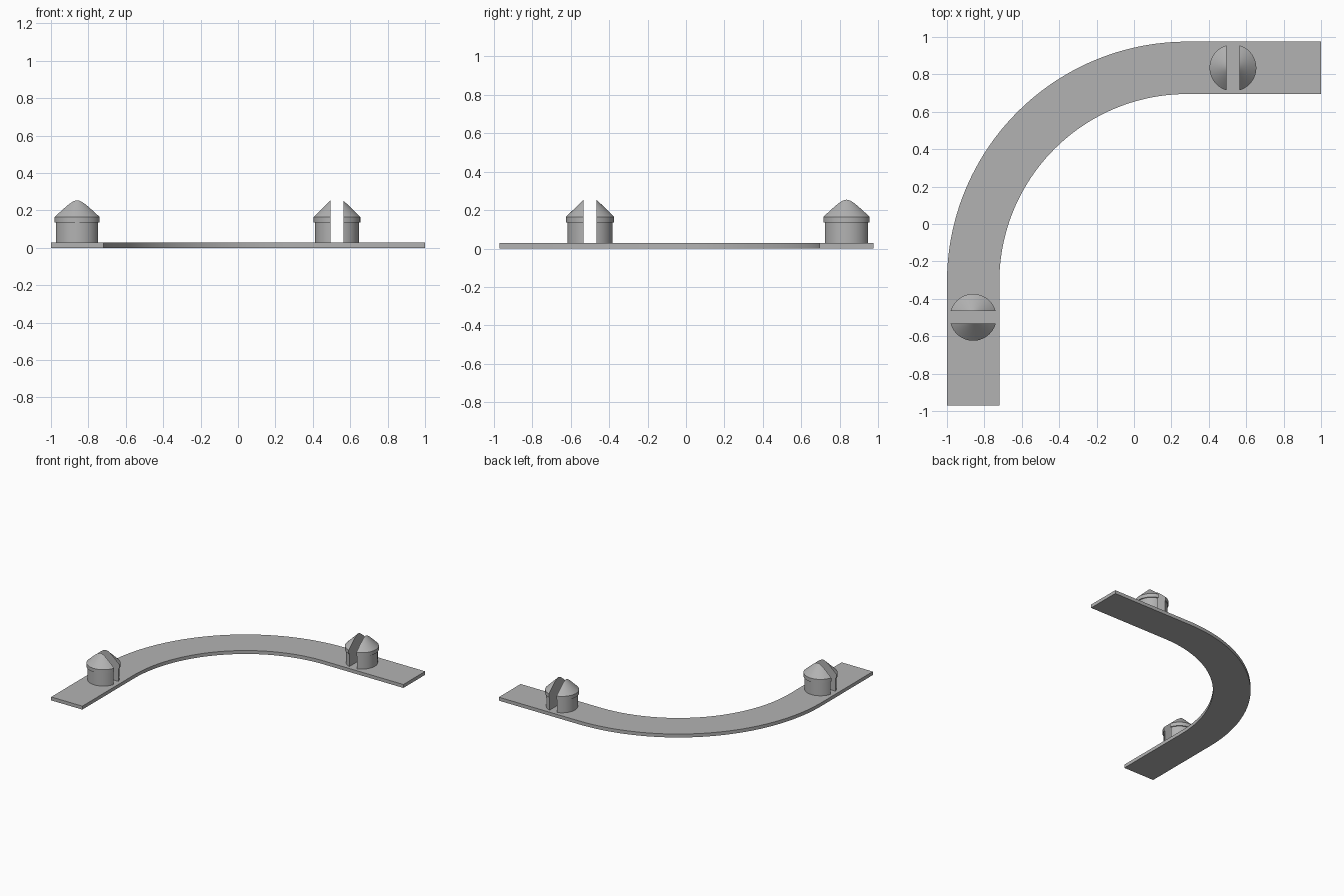
import bpy, bmesh, math
from mathutils import Vector, Matrix

old = bpy.data.objects.get("Cube")
if old:
    bpy.data.objects.remove(old, do_unlink=True)

grey = bpy.data.materials.new("plain grey")
grey.use_nodes = True
colour = (0.45, 0.45, 0.45, 1)
grey.diffuse_color = colour
grey.node_tree.nodes["Principled BSDF"].inputs["Base Color"].default_value = colour

THICK = 0.028
SLOT = 0.034          # half width of the slot between peg halves


def finish(bm, name):
    bmesh.ops.recalc_face_normals(bm, faces=bm.faces)
    mesh = bpy.data.meshes.new(name)
    bm.to_mesh(mesh)
    bm.free()
    mesh.materials.append(grey)
    obj = bpy.data.objects.new(name, mesh)
    bpy.context.collection.objects.link(obj)
    bpy.ops.object.select_all(action="DESELECT")
    obj.select_set(True)
    bpy.context.view_layer.objects.active = obj
    bpy.ops.object.shade_smooth_by_angle(angle=math.radians(25))
    return obj


# Curved strip: straight end, quarter bend, straight end
def edge_path(radius, steps=48):
    cx, cy = 0.285, -0.31
    pts = [(cx - radius, -0.97)]
    for i in range(steps + 1):
        a = math.pi - math.pi / 2 * i / steps
        pts.append((cx + radius * math.cos(a), cy + radius * math.sin(a)))
    return pts + [(1.0, cy + radius)]


bm = bmesh.new()
outer, inner = ([bm.verts.new((x, y, 0)) for x, y in edge_path(r)] for r in (1.285, 1.005))
for i in range(len(outer) - 1):
    bm.faces.new((outer[i], outer[i + 1], inner[i + 1], inner[i]))
top = bmesh.ops.extrude_face_region(bm, geom=bm.faces[:])["geom"]
bmesh.ops.translate(bm, vec=(0, 0, THICK),
                    verts=[v for v in top if isinstance(v, bmesh.types.BMVert)])
finish(bm, "curved_strip")


# Half of a split snap peg: shaft, lip and conical head, cut flat at the slot
def peg_half(name, centre, turn, side):
    profile = [(0, THICK - 0.005), (0.117, THICK - 0.005), (0.117, 0.135),
               (0.125, 0.135), (0.125, 0.165), (0, 0.287)]
    bm = bmesh.new()
    verts = [bm.verts.new((r, 0, z)) for r, z in profile]
    edges = [bm.edges.new(pair) for pair in zip(verts, verts[1:])]
    bmesh.ops.spin(bm, geom=verts + edges, axis=(0, 0, 1), cent=(0, 0, 0),
                   angle=math.tau, steps=64)
    bmesh.ops.remove_doubles(bm, verts=bm.verts, dist=1e-5)
    cut = bmesh.ops.bisect_plane(bm, geom=bm.verts[:] + bm.edges[:] + bm.faces[:],
                                 plane_co=(side * SLOT, 0, 0), plane_no=(side, 0, 0),
                                 clear_inner=True)
    rim = [e for e in cut["geom_cut"] if isinstance(e, bmesh.types.BMEdge)]
    bmesh.ops.contextual_create(bm, geom=rim)
    bm.transform(Matrix.Translation(Vector(centre)) @ Matrix.Rotation(turn, 4, "Z"))
    finish(bm, name)


for label, centre, turn in (("left_peg", (0.529, 0.835, 0), 0),
                            ("right_peg", (-0.86, -0.499, 0), math.pi / 2)):
    for side, part in ((1, "first_half"), (-1, "second_half")):
        peg_half(f"{label}_{part}", centre, turn, side)
